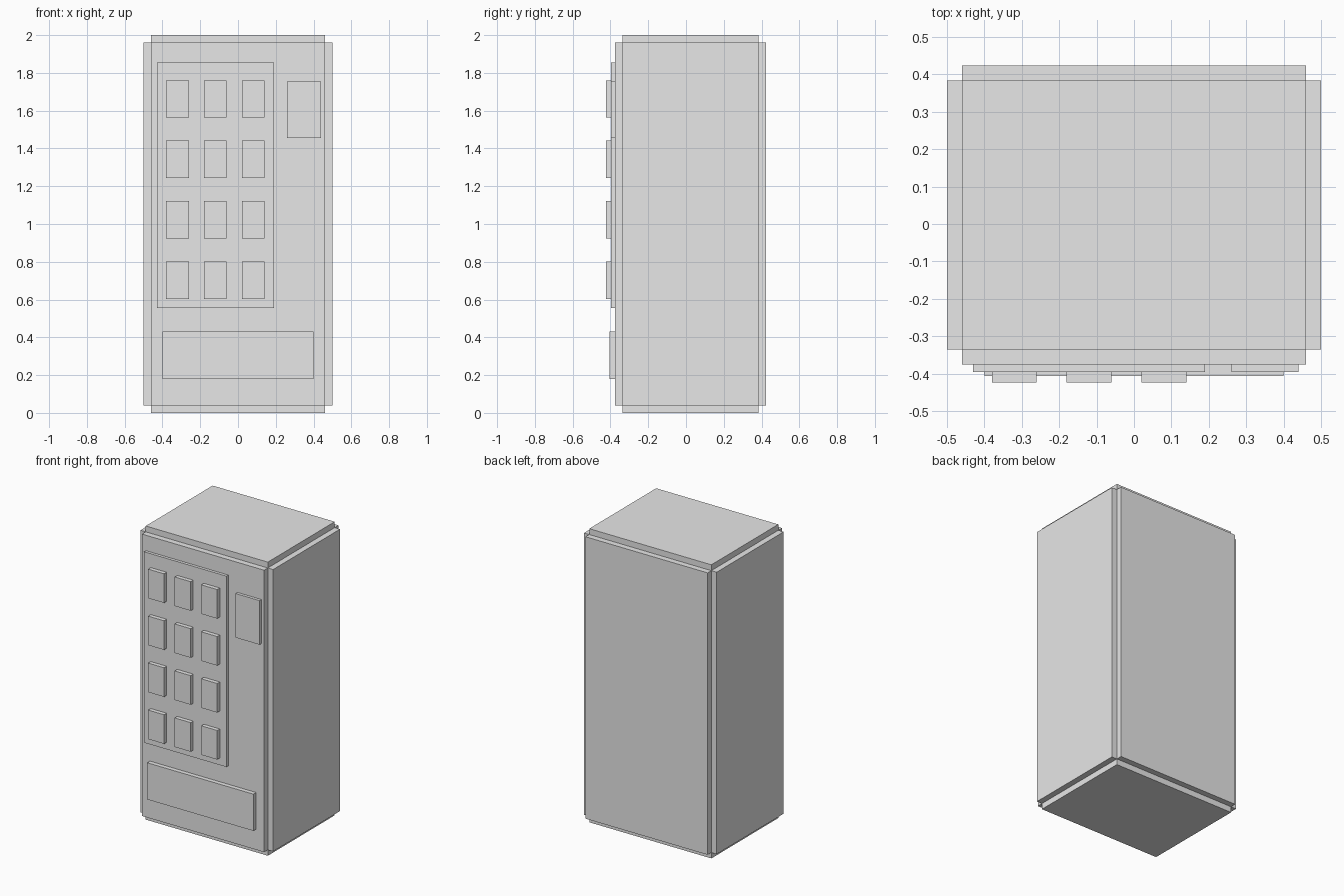
import bpy
import bmesh
from mathutils import Vector

default_cube = bpy.data.objects.get("Cube")
if default_cube:
    bpy.data.objects.remove(default_cube, do_unlink=True)

# One plain material for the whole machine
grey = bpy.data.materials.new("light_grey")
grey.use_nodes = True
COLOUR = (0.8, 0.8, 0.8, 1.0)
grey.diffuse_color = COLOUR
for node in grey.node_tree.nodes:
    if node.type == "BSDF_PRINCIPLED":
        node.inputs["Base Color"].default_value = COLOUR


def box(name, x, y, z, panel=0.0):
    """Box between (min, max) pairs; panel raises a slab out of every face."""
    bm = bmesh.new()
    bmesh.ops.create_cube(bm, size=1.0)
    for v in bm.verts:
        v.co = Vector([r[0] if c < 0 else r[1] for c, r in zip(v.co, (x, y, z))])
    bm.normal_update()
    if panel:
        normals = [f.normal.copy() for f in bm.faces]
        raised = bmesh.ops.extrude_discrete_faces(bm, faces=bm.faces[:])["faces"]
        for f in raised:
            f.normal_update()
            n = max(normals, key=lambda d: d.dot(f.normal))
            for v in f.verts:
                v.co += n * panel
        bmesh.ops.recalc_face_normals(bm, faces=bm.faces[:])
    mesh = bpy.data.meshes.new(name)
    bm.to_mesh(mesh)
    bm.free()
    mesh.materials.append(grey)
    obj = bpy.data.objects.new(name, mesh)
    bpy.context.collection.objects.link(obj)
    return obj


FRONT = -0.376      # outer face of the cabinet front
GLASS = FRONT - 0.02

# Cabinet with a stepped notch along every edge
box("cabinet", (-0.46, 0.46), (-0.336, 0.384), (0.04, 1.96), panel=0.04)

# Plates on the front
box("display_window", (-0.43, 0.19), (GLASS, FRONT), (0.555, 1.855))
box("payment_panel", (0.26, 0.44), (GLASS, FRONT), (1.455, 1.755))
box("delivery_tray", (-0.40, 0.40), (FRONT - 0.03, FRONT), (0.18, 0.43))

# Grid of products on the display window
for row in range(4):
    for col in range(3):
        x = -0.38 + 0.2 * col
        z = 0.603 + 0.32 * row
        box(f"product_{row + 1}_{col + 1}",
            (x, x + 0.12), (GLASS - 0.028, GLASS), (z, z + 0.198))
